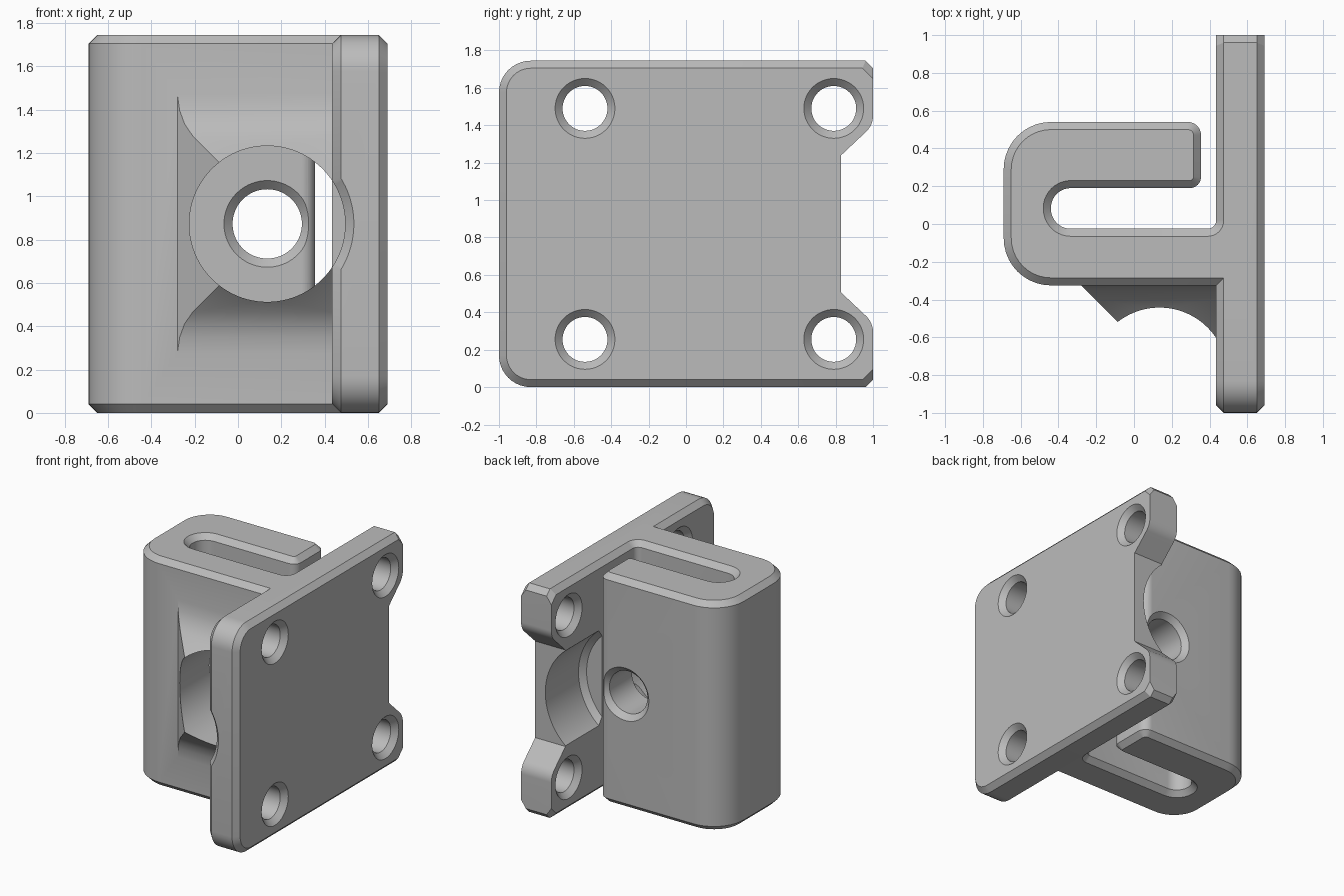
import bpy, bmesh, math
from mathutils import Vector

if "Cube" in bpy.data.objects:
    bpy.data.objects.remove(bpy.data.objects["Cube"])

H = 1.745           # overall height
MID = H / 2
BORE_X = 0.135      # axis of the bore
CH = 0.04           # chamfer size

grey = bpy.data.materials.new("plain_grey")
grey.use_nodes = True
colour = (0.5, 0.5, 0.5, 1)
grey.diffuse_color = colour
grey.node_tree.nodes["Principled BSDF"].inputs["Base Color"].default_value = colour


def to_object(name, bm):
    bmesh.ops.recalc_face_normals(bm, faces=bm.faces)
    mesh = bpy.data.meshes.new(name)
    bm.to_mesh(mesh)
    bm.free()
    mesh.materials.append(grey)
    ob = bpy.data.objects.new(name, mesh)
    bpy.context.collection.objects.link(ob)
    return ob


def outline(corners, steps=10):
    """Round each (u, v, radius) corner of a closed polygon."""
    pts = []
    for i, (u, v, r) in enumerate(corners):
        p = Vector((u, v))
        if r == 0:
            pts.append(p)
            continue
        a = (Vector(corners[i - 1][:2]) - p).normalized()
        b = (Vector(corners[(i + 1) % len(corners)][:2]) - p).normalized()
        half = a.angle(b) / 2
        c = p + (a + b).normalized() * r / math.sin(half)
        s, e = p + a * r / math.tan(half) - c, p + b * r / math.tan(half) - c
        a0 = math.atan2(s.y, s.x)
        turn = (math.atan2(e.y, e.x) - a0 + math.pi) % math.tau - math.pi
        for k in range(steps + 1):
            t = a0 + turn * k / steps
            pts.append(c + Vector((math.cos(t), math.sin(t))) * r)
    return pts


def place(axis, u, v, t):
    return {"x": (t, u, v), "y": (u, t, v), "z": (u, v, t)}[axis]


def prism(name, pts, axis, lo, hi, chamfer=None):
    """Extrude a profile; chamfer its rim edges that pass the given test."""
    bm = bmesh.new()
    ends = [[bm.verts.new(place(axis, p[0], p[1], t)) for p in pts] for t in (lo, hi)]
    caps = [bm.faces.new(ring) for ring in ends]
    for i in range(len(pts)):
        bm.faces.new((ends[0][i - 1], ends[0][i], ends[1][i], ends[1][i - 1]))
    bmesh.ops.recalc_face_normals(bm, faces=bm.faces)
    if chamfer:
        rim = [e for f in caps for e in f.edges
               if chamfer((e.verts[0].co + e.verts[1].co) / 2)]
        bmesh.ops.bevel(bm, geom=rim, offset=CH, segments=1, affect='EDGES',
                        clamp_overlap=False)
    return to_object(name, bm)


def lathe(name, profile, axis, cu, cv, n=72):
    """Solid of revolution from (radius, distance) pairs."""
    bm = bmesh.new()
    rings = []
    for r, t in profile:
        rings.append([bm.verts.new(place(axis, cu + r * math.cos(math.tau * k / n),
                                         cv + r * math.sin(math.tau * k / n), t))
                      for k in range(n)])
    for a, b in zip(rings, rings[1:]):
        for k in range(n):
            bm.faces.new((a[k - 1], a[k], b[k], b[k - 1]))
    bm.faces.new(rings[0])
    bm.faces.new(rings[-1])
    return to_object(name, bm)


def combine(target, tool, operation):
    mod = target.modifiers.new("combine", 'BOOLEAN')
    mod.operation, mod.solver, mod.object = operation, 'EXACT', tool
    bpy.context.view_layer.objects.active = target
    bpy.ops.object.modifier_apply(modifier=mod.name)
    bpy.data.objects.remove(tool)


def hole_profile(r, lo, hi):
    """Through hole with a countersink at both ends."""
    return [(r + 2 * CH, lo - CH), (r, lo + CH), (r, hi - CH), (r + 2 * CH, hi + CH)]


# Mounting plate: rounded front corners, notch in the back edge
X0, X1 = 0.435, 0.69
lower = [(-1, 0, 0.17), (1 - CH, 0, 0), (1, CH, 0), (1, 0.345, 0.12), (0.83, 0.505, 0)]
upper = [(y, H - z, r) for y, z, r in reversed(lower)]
plate = prism("mounting_plate", outline(lower + upper), "x", X0, X1,
              lambda c: c.y < 0.82 or not 2 * CH < c.z < H - 2 * CH)
for y in (-0.54, 0.79):
    for z in (0.255, H - 0.255):
        combine(plate, lathe("screw_hole", hole_profile(0.12, X0, X1), "x", y, z, 48),
                'DIFFERENCE')
# Tool clearance groove on the inner face
groove = lathe("back_groove", [(0.43, 0.39), (0.47, 0.43), (0.47, 1.1)], "y", BORE_X, MID)
combine(plate, groove, 'DIFFERENCE')

# Hooked clamp body with an open slot
hook = prism("clamp_bracket", outline([
    (-0.69, -0.325, 0.25), (0.6, -0.325, 0), (0.6, 0.04, 0), (X0, 0.04, 0),
    (X0, -0.025, 0.045), (-0.44, -0.025, 0.105), (-0.44, 0.19, 0.105),
    (0.355, 0.19, 0.06), (0.355, 0.54, 0.07), (-0.69, 0.54, 0.25)]),
    "z", 0, H, lambda c: True)
combine(hook, lathe("arm_hole", hole_profile(0.16, 0.19, 0.54), "y", BORE_X, MID),
        'DIFFERENCE')

# Sloped boss around the bore, blended into the wall above and below
slope = [(-0.2, 1.47), (-0.325, 1.47), (-0.336, 1.395), (-0.358, 1.335),
         (-0.395, 1.28), (-0.75, 0.925)]
slope += [(y, H - z) for y, z in reversed(slope)]
boss = prism("bore_boss", slope, "x", -0.4, 0.5)
side = prism("boss_side", [(-0.405, -0.2), (-0.28, -0.325), (0.145, -0.75),
                           (0.5, -0.76), (0.52, -0.1), (-0.405, -0.1)], "z", 0.1, 1.6)
combine(boss, side, 'INTERSECT')

# Join the parts, then cut the large front bore
combine(hook, boss, 'UNION')
combine(hook, plate, 'UNION')
bore = lathe("front_bore", [(0.44, -1.04), (0.36, -0.96), (0.36, 0.1)], "y", BORE_X, MID, 96)
combine(hook, bore, 'DIFFERENCE')

bpy.ops.object.select_all(action='DESELECT')
hook.select_set(True)
bpy.context.view_layer.objects.active = hook
bpy.ops.object.shade_smooth_by_angle(angle=math.radians(25))
